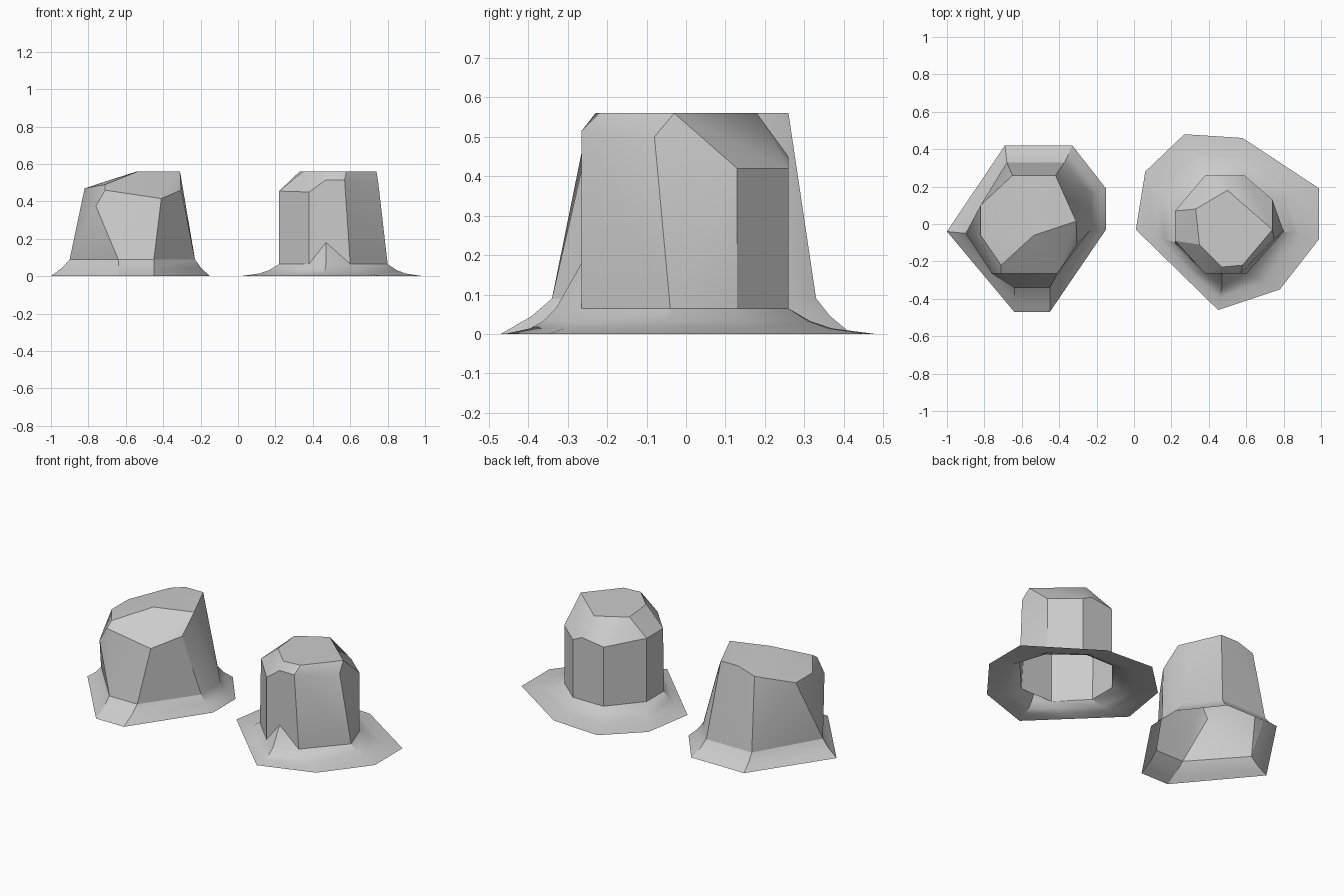
import bpy, bmesh
from mathutils import Vector

if "Cube" in bpy.data.objects:
    bpy.data.objects.remove(bpy.data.objects["Cube"])


def hull(bm, points):
    """Faceted open shell: convex hull with its underside removed."""
    part = bmesh.new()
    verts = [part.verts.new(p) for p in points]
    res = bmesh.ops.convex_hull(part, input=verts)
    loose = [v for v in part.verts if not v.link_faces]
    bmesh.ops.delete(part, geom=loose, context='VERTS')
    bmesh.ops.recalc_face_normals(part, faces=part.faces[:])
    low = min(v.co.z for v in part.verts)
    under = [f for f in part.faces if all(v.co.z < low + 0.005 for v in f.verts)]
    bmesh.ops.delete(part, geom=under, context='FACES')
    bmesh.ops.dissolve_limit(part, angle_limit=0.05, verts=part.verts[:], edges=part.edges[:])
    vmap = {v: bm.verts.new(v.co) for v in part.verts}
    for f in part.faces:
        bm.faces.new([vmap[v] for v in f.verts])
    part.free()


def brim(bm, inner, outer, z, profile):
    """Flared skirt; profile is (fraction outwards, fraction of height)."""
    rings = [[bm.verts.new((*Vector(a).lerp(Vector(b), t), z * h))
              for a, b in zip(inner, outer)] for t, h in profile]
    n = len(inner)
    for r0, r1 in zip(rings, rings[1:]):
        for i in range(n):
            j = (i + 1) % n
            bm.faces.new((r0[i], r0[j], r1[j], r1[i]))


def finish(name, bm):
    bmesh.ops.remove_doubles(bm, verts=bm.verts[:], dist=0.0005)
    bmesh.ops.recalc_face_normals(bm, faces=bm.faces[:])
    # keep the outside facing outwards
    if max(bm.faces, key=lambda f: f.calc_center_median().z).normal.z < 0:
        bmesh.ops.reverse_faces(bm, faces=bm.faces[:])
    me = bpy.data.meshes.new(name)
    bm.to_mesh(me)
    bm.free()
    ob = bpy.data.objects.new(name, me)
    bpy.context.collection.objects.link(ob)
    bpy.ops.object.select_all(action='DESELECT')
    ob.select_set(True)
    bpy.context.view_layer.objects.active = ob
    bpy.ops.object.shade_smooth_by_angle(angle=0.5)


# Left stump: slanted top and steep flared foot
bm = bmesh.new()
inner = [(-.68, .33), (-.37, .33), (-.23, .16), (-.23, -.03),
         (-.45, -.34), (-.64, -.34), (-.90, -.05)]
outer = [(-.69, .42), (-.33, .42), (-.15, .19), (-.15, -.03),
         (-.45, -.47), (-.64, -.47), (-1.0, -.04)]
crown = [(-.42, .26, .56), (-.54, .26, .56), (-.65, .26, .525), (-.82, .10, .47),
         (-.82, -.06, .47), (-.71, -.22, .49), (-.535, -.06, .56), (-.31, .015, .56),
         (-.71, -.265, .46), (-.41, -.265, .415), (-.305, -.11, .46),
         (-.82, -.10, .35), (-.76, -.265, .375), (-.305, .12, .43)]
hull(bm, crown + [(x, y, .09) for x, y in inner])
brim(bm, inner, outer, .09, [(0, 1), (.4, .5), (.7, .25), (1, 0)])
finish("left_stump", bm)

# Right stump: upright faceted body with a wide flat brim
bm = bmesh.new()
inner = [(.22, -.10), (.22, .07), (.38, .26), (.59, .26),
         (.74, .13), (.80, -.04), (.60, -.265), (.47, -.33), (.38, -.265)]
outer = [(.01, -.03), (.06, .28), (.27, .48), (.58, .46),
         (.99, .19), (.99, -.08), (.78, -.35), (.45, -.46), (.23, -.245)]
crown = [(.33, .08, .56), (.50, .18, .56), (.74, -.03, .56), (.58, -.22, .56),
         (.47, -.23, .56), (.35, -.11, .56), (.22, .07, .455), (.22, -.09, .455),
         (.38, -.265, .45), (.47, -.265, .515), (.57, -.265, .515),
         (.38, .26, .43), (.53, .26, .45), (.59, .26, .42),
         (.74, .13, .42), (.75, -.08, .50)]
hull(bm, crown + [(x, max(y, -.265), .065) for x, y in inner])
brim(bm, inner, outer, .065, [(0, 1), (.25, .5), (.5, .22), (1, 0)])
# small buttress at the front of the body
a, b, c, d = [bm.verts.new(p) for p in
              ((.38, -.265, .065), (.47, -.265, .18), (.60, -.265, .065), (.47, -.33, .065))]
bm.faces.new((a, d, b))
bm.faces.new((d, c, b))
finish("right_stump", bm)
